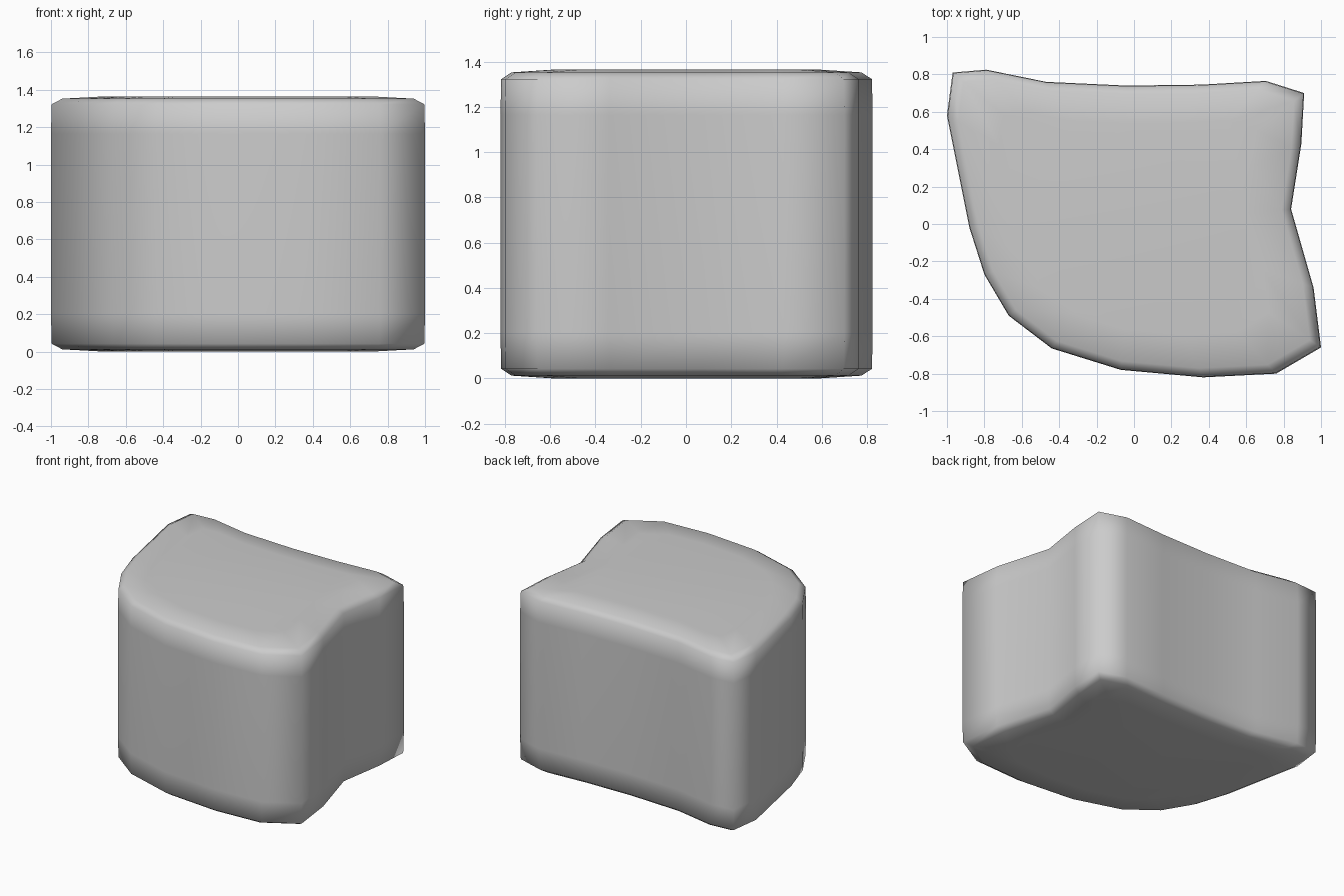
import bpy, bmesh

if "Cube" in bpy.data.objects:
    bpy.data.objects.remove(bpy.data.objects["Cube"])

# Plan outline of the block, counter-clockwise
outline = [(1.0, -0.66), (0.96, -0.34), (0.84, 0.08), (0.895, 0.43), (0.91, 0.70),
           (0.705, 0.765), (0.36, 0.745), (-0.04, 0.74), (-0.47, 0.76),
           (-0.79, 0.825), (-0.97, 0.81), (-1.0, 0.58), (-0.88, -0.02),
           (-0.8, -0.27), (-0.67, -0.49), (-0.44, -0.665), (-0.07, -0.78),
           (0.37, -0.82), (0.76, -0.80)]

# Height and plan scale of each ring: softened rims at bottom and top
HEIGHT = 1.364
lower = [(0.0, 0.72), (0.012, 0.94), (0.042, 0.996), (0.20, 1.0)]
rings = lower + [(HEIGHT - z, s) for z, s in reversed(lower)]

bm = bmesh.new()
loops = [[bm.verts.new((x * s, y * s, z)) for x, y in outline] for z, s in rings]
n = len(outline)
for a, b in zip(loops, loops[1:]):
    for i in range(n):
        j = (i + 1) % n
        bm.faces.new((a[i], a[j], b[j], b[i]))

# Flat caps
bm.faces.new(loops[0][::-1])
bm.faces.new(loops[-1])
for f in bm.faces:
    f.smooth = True

mesh = bpy.data.meshes.new("rounded_block")
bm.to_mesh(mesh)
bm.free()
bpy.context.collection.objects.link(bpy.data.objects.new("rounded_block", mesh))
